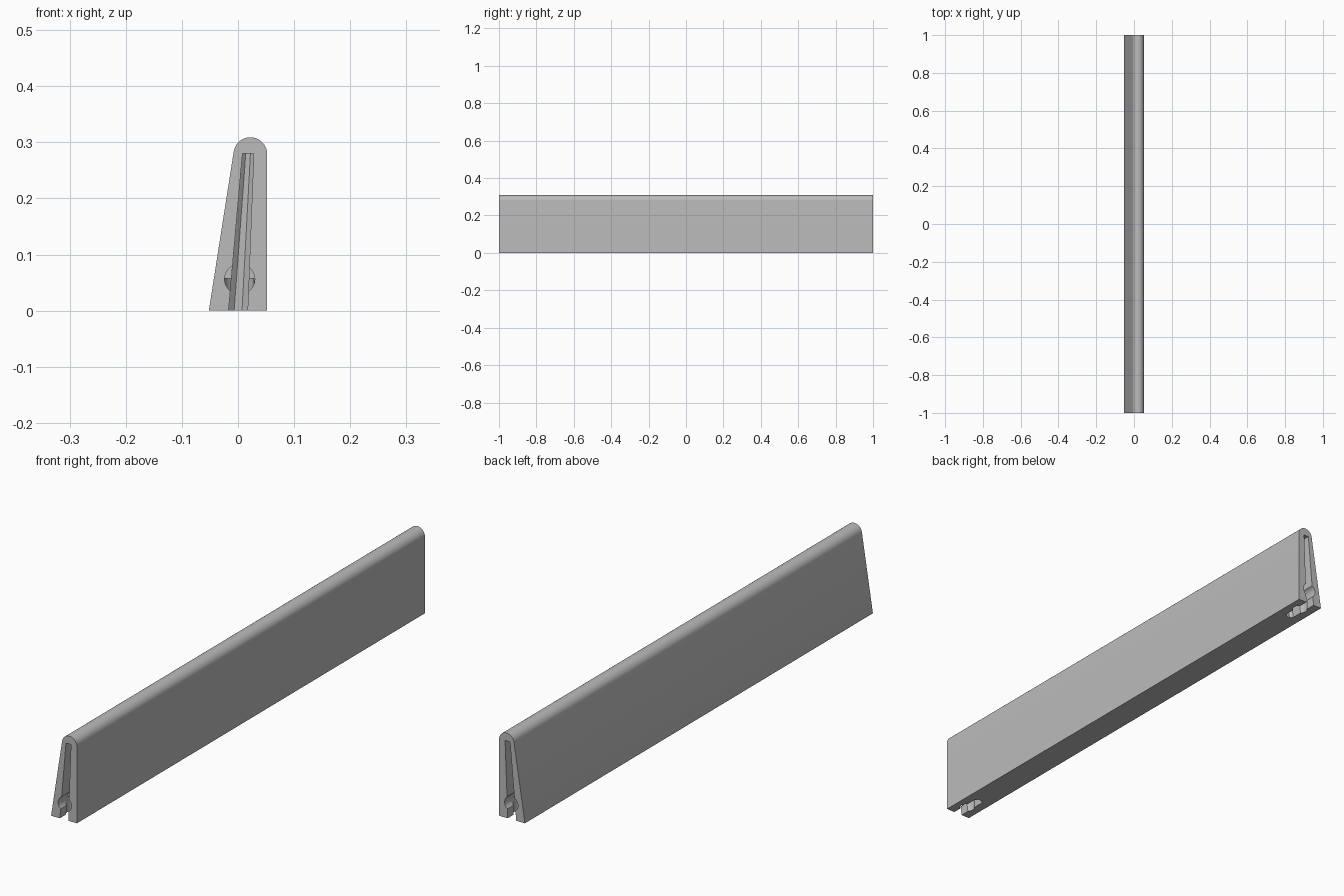
import bpy, bmesh, math
from mathutils import Vector

cube = bpy.data.objects.get("Cube")
if cube:
    bpy.data.objects.remove(cube, do_unlink=True)

grey = bpy.data.materials.new("plain grey")
grey.use_nodes = True
grey.diffuse_color = (0.5, 0.5, 0.5, 1)
grey.node_tree.nodes["Principled BSDF"].inputs["Base Color"].default_value = (0.5, 0.5, 0.5, 1)


def loft(name, lower, upper):
    """Solid between two matching outlines."""
    bm = bmesh.new()
    a = [bm.verts.new(p) for p in lower]
    b = [bm.verts.new(p) for p in upper]
    bm.faces.new(a)
    bm.faces.new(b)
    n = len(a)
    for i in range(n):
        j = (i + 1) % n
        bm.faces.new((a[i], a[j], b[j], b[i]))
    bmesh.ops.recalc_face_normals(bm, faces=bm.faces)
    mesh = bpy.data.meshes.new(name)
    bm.to_mesh(mesh)
    bm.free()
    mesh.materials.append(grey)
    obj = bpy.data.objects.new(name, mesh)
    bpy.context.collection.objects.link(obj)
    return obj


# Wedge bar with a rounded top edge
profile = [(-0.052, 0), (0.052, 0)]
for i in range(25):
    t = math.radians(171.4) * i / 24
    profile.append((0.022 + 0.03 * math.cos(t), 0.279 + 0.03 * math.sin(t)))
bar = loft("wedge_bar", [(x, -1, z) for x, z in profile], [(x, 1, z) for x, z in profile])


def slot_outline(side, x, half, z):
    """Slot open at the end face, with a faceted inner end."""
    pts = [(x - half, side * 1.05, z)]
    for deg in (157.5, 112.5, 67.5, 22.5):
        t = math.radians(deg)
        pts.append((x + 1.08 * half * math.cos(t), side * (0.89 - half * math.sin(t)), z))
    pts.append((x + half, side * 1.05, z))
    return pts


def ring(centre, radius, axis, count=24):
    u = Vector((1, 0, 0))
    v = Vector(axis).cross(u)
    return [Vector(centre) + radius * (u * math.cos(math.tau * i / count) + v * math.sin(math.tau * i / count))
            for i in range(count)]


# Tapered end slots, each with a round seat and a hole through the underside
cutters = []
for side in (-1, 1):
    cutters.append(loft("slot_cutter", slot_outline(side, 0.0, 0.017, 0), slot_outline(side, 0.018, 0.010, 0.28)))
    cutters[-1].data.vertices.foreach_get
    for v in cutters[-1].data.vertices:
        if v.co.z < 0.001:
            v.co.z = -0.002
    seat_y = side * 0.945
    cutters.append(loft("seat_cutter", ring((0.003, side * 1.05, 0.056), 0.027, (0, 1, 0)),
                        ring((0.003, seat_y, 0.056), 0.027, (0, 1, 0))))
    cutters.append(loft("hole_cutter", ring((0.002, seat_y, -0.01), 0.0265, (0, 0, 1)),
                        ring((0.002, seat_y, 0.057), 0.0265, (0, 0, 1))))

for cutter in cutters:
    cutter.hide_render = True
    mod = bar.modifiers.new("cut", "BOOLEAN")
    mod.operation = "DIFFERENCE"
    mod.solver = "EXACT"
    mod.object = cutter

# Bake the cuts, then drop the cutters
bpy.ops.object.select_all(action="DESELECT")
bpy.context.view_layer.objects.active = bar
bar.select_set(True)
for mod in list(bar.modifiers):
    bpy.ops.object.modifier_apply(modifier=mod.name)
for cutter in cutters:
    bpy.data.objects.remove(cutter, do_unlink=True)
bpy.ops.object.shade_smooth_by_angle(angle=math.radians(30))
